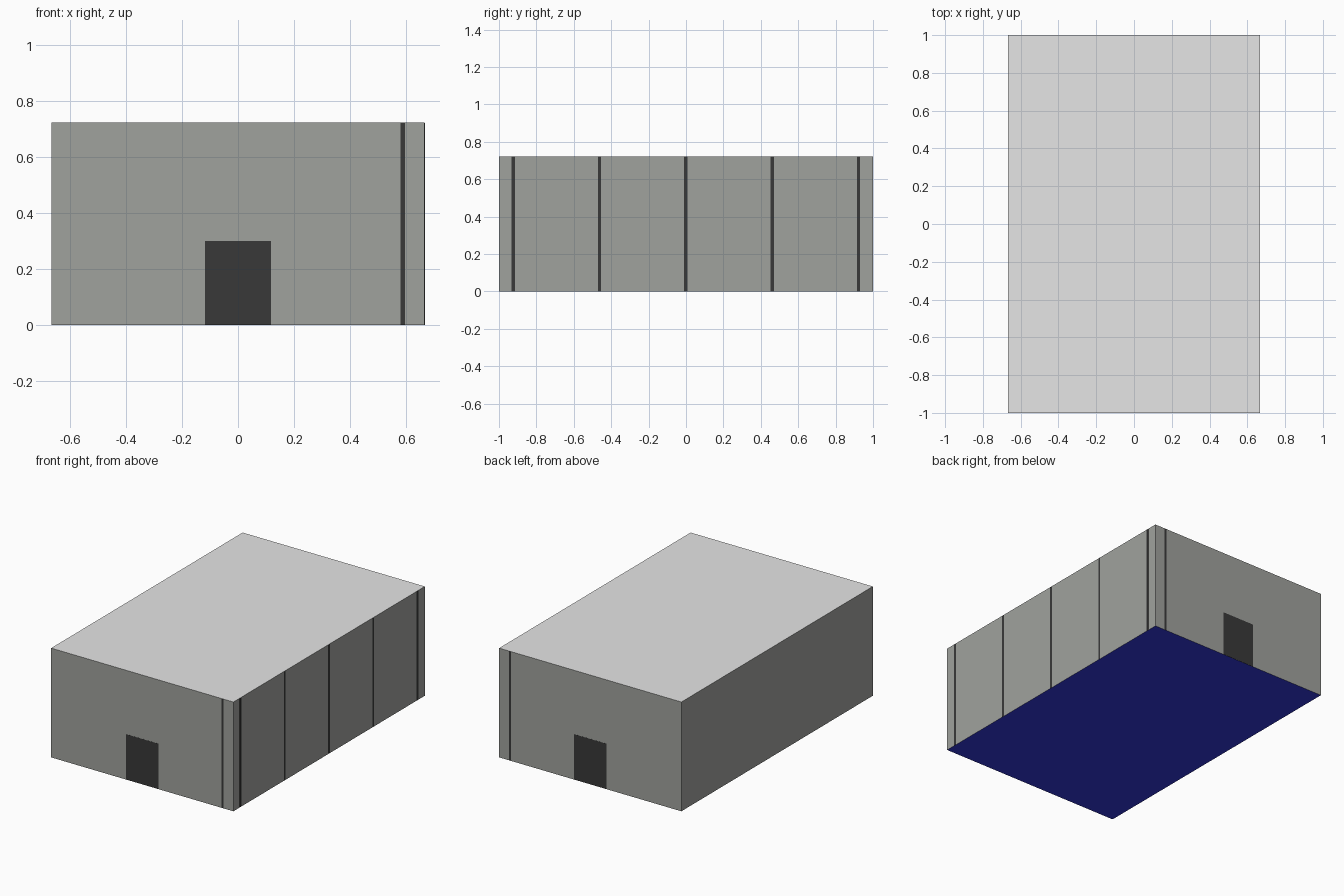
import bpy, bmesh

if "Cube" in bpy.data.objects:
    bpy.data.objects.remove(bpy.data.objects["Cube"])

HX, HY, H = 0.6665, 1.0, 0.722  # half width, half length, height
T = 0.0006                      # how far painted plates stand proud


def srgb(*rgb):
    out = []
    for v in rgb:
        c = v / 255
        out.append(c / 12.92 if c <= 0.04045 else ((c + 0.055) / 1.055) ** 2.4)
    return (*out, 1)


def material(name, *rgb):
    m = bpy.data.materials.new(name)
    m.diffuse_color = srgb(*rgb)
    m.use_nodes = True
    m.node_tree.nodes["Principled BSDF"].inputs["Base Color"].default_value = m.diffuse_color
    return m


wall = material("wall_grey", 160, 162, 158)
roof = material("roof_light_grey", 230, 230, 230)
floor = material("floor_navy", 50, 56, 220)
dark = material("dark_grey", 57, 57, 57)


def box(name, lo, hi, *mats):
    bm = bmesh.new()
    bmesh.ops.create_cube(bm, size=1)
    for v in bm.verts:
        v.co = [lo[i] if v.co[i] < 0 else hi[i] for i in range(3)]
    bm.normal_update()
    # optional second and third materials colour the top and bottom faces
    if len(mats) == 3:
        for f in bm.faces:
            f.material_index = 1 if f.normal.z > 0.5 else 2 if f.normal.z < -0.5 else 0
    mesh = bpy.data.meshes.new(name)
    bm.to_mesh(mesh)
    bm.free()
    for m in mats:
        mesh.materials.append(m)
    ob = bpy.data.objects.new(name, mesh)
    bpy.context.collection.objects.link(ob)
    return ob


# main hall: walls, light roof, navy underside
box("hall", (-HX + T, -HY + T, 0), (HX - T, HY - T, H), wall, roof, floor)

# door and single seam on both end walls
for side, s in (("front", -1), ("back", 1)):
    y0, y1 = sorted((s * (HY - 2 * T), s * HY))
    box(side + "_door", (-0.118, y0, 0.0005), (0.118, y1, 0.30), dark)
    box(side + "_seam", (0.579, y0, 0.0005), (0.595, y1, H - 0.001), dark)

# five seams along the right wall
for i in range(5):
    y = -0.924 + i * 0.4615
    box(f"right_seam_{i + 1}", (HX - 2 * T, y - 0.009, 0.0005),
        (HX, y + 0.009, H - 0.001), dark)
